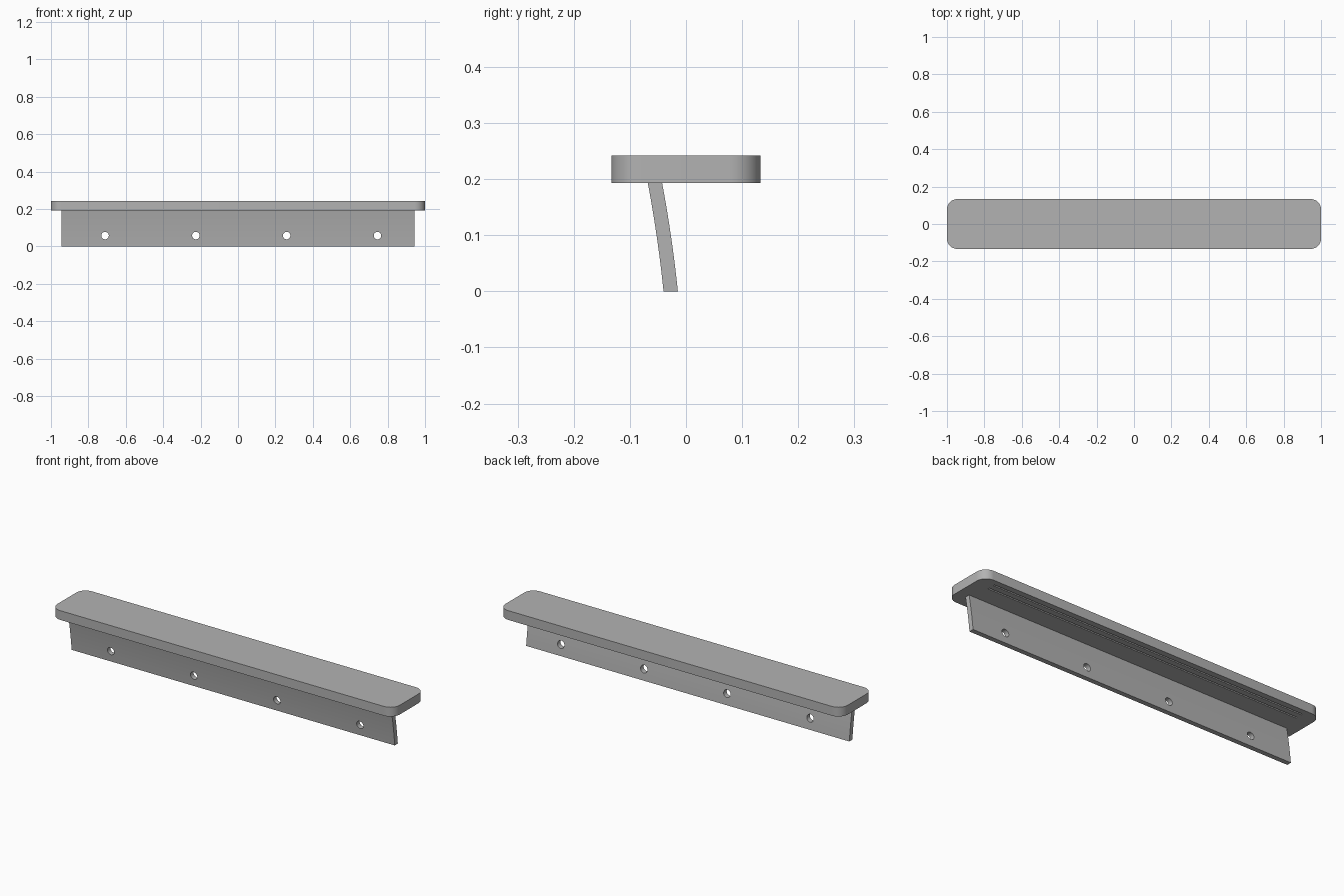
import bpy, bmesh, math
from mathutils import Matrix, Vector

cube = bpy.data.objects.get("Cube")
if cube:
    bpy.data.objects.remove(cube, do_unlink=True)

GREY = (0.45, 0.45, 0.45, 1)
mat = bpy.data.materials.new("plain grey")
mat.use_nodes = True
mat.diffuse_color = GREY
mat.node_tree.nodes["Principled BSDF"].inputs["Base Color"].default_value = GREY


def make_object(name, bm):
    bmesh.ops.recalc_face_normals(bm, faces=bm.faces)
    mesh = bpy.data.meshes.new(name)
    bm.to_mesh(mesh)
    bm.free()
    mesh.materials.append(mat)
    obj = bpy.data.objects.new(name, mesh)
    bpy.context.collection.objects.link(obj)
    return obj


def prism(name, outline, offset):
    """Extrude a closed outline of 3D points along an offset."""
    bm = bmesh.new()
    face = bm.faces.new([bm.verts.new(p) for p in outline])
    ext = bmesh.ops.extrude_face_region(bm, geom=[face])
    verts = [g for g in ext["geom"] if isinstance(g, bmesh.types.BMVert)]
    bmesh.ops.translate(bm, verts=verts, vec=offset)
    return make_object(name, bm)


def cut(target, cutter):
    cutter.hide_render = True
    cutter.hide_set(True)
    mod = target.modifiers.new("cut", "BOOLEAN")
    mod.operation = "DIFFERENCE"
    mod.solver = "EXACT"
    mod.object = cutter


def smooth(obj):
    bpy.ops.object.select_all(action="DESELECT")
    obj.select_set(True)
    bpy.context.view_layer.objects.active = obj
    bpy.ops.object.shade_smooth_by_angle(angle=math.radians(30))


# Shelf board with rounded corners
HALF_X, HALF_Y, RADIUS, BOTTOM, TOP = 1.0, 0.133, 0.055, 0.193, 0.242
outline = []
for i, (sx, sy) in enumerate([(1, 1), (-1, 1), (-1, -1), (1, -1)]):
    for k in range(13):
        a = math.radians(90 * i + 7.5 * k)
        outline.append((sx * (HALF_X - RADIUS) + RADIUS * math.cos(a),
                        sy * (HALF_Y - RADIUS) + RADIUS * math.sin(a), BOTTOM))
board = prism("shelf_board", outline, (0, 0, TOP - BOTTOM))

# Two long grooves under the rear overhang
bm = bmesh.new()
for y in (0.06, 0.098):
    bmesh.ops.create_cube(bm, size=1, matrix=Matrix.Translation((0, y, BOTTOM))
                          @ Matrix.Diagonal((1.83, 0.008, 0.02, 1)))
cut(board, make_object("groove_cutter", bm))

# Slightly curved, leaning mounting plate
LEG_X, THICK, STEPS = 0.944, 0.0255, 12
front = []
for k in range(STEPS + 1):
    t = k / STEPS
    front.append((-LEG_X, -0.040 - 0.028 * t + 0.008 * t * (1 - t), BOTTOM * t))
back = [(x, y + THICK, z) for x, y, z in reversed(front)]
plate = prism("mounting_plate", front + back, (2 * LEG_X, 0, 0))

# Row of screw holes
bm = bmesh.new()
for k in range(4):
    bmesh.ops.create_cone(bm, cap_ends=True, segments=32, radius1=0.02, radius2=0.02, depth=0.3,
                          matrix=Matrix.Translation((0.0175 + 0.4855 * (k - 1.5), -0.035, 0.058))
                          @ Matrix.Rotation(math.pi / 2, 4, "X"))
cut(plate, make_object("screw_hole_cutter", bm))

for obj in (board, plate):
    smooth(obj)
